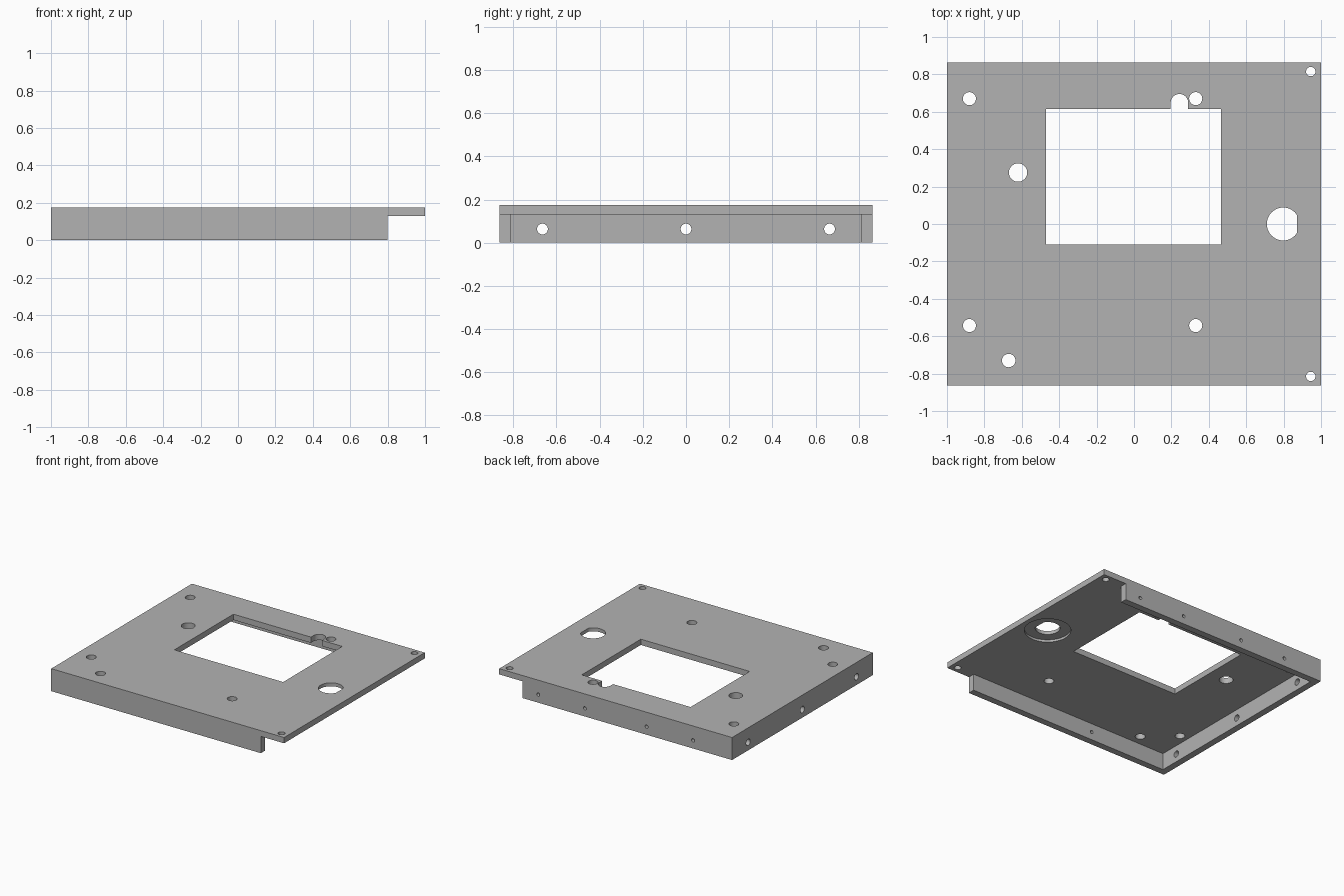
import bpy, bmesh
from math import cos, sin, pi
from mathutils import Matrix, Vector

if "Cube" in bpy.data.objects:
    bpy.data.objects.remove(bpy.data.objects["Cube"], do_unlink=True)

HALF_Y, TOP, UNDER, WALL = 0.863, 0.175, 0.13, 0.052
HOLE_Z = 0.063

grey = bpy.data.materials.new("plain grey")
grey.use_nodes = True
grey.diffuse_color = (0.45, 0.45, 0.45, 1)
grey.node_tree.nodes["Principled BSDF"].inputs["Base Color"].default_value = grey.diffuse_color


def prism(name, outline, low, high, matrix=Matrix()):
    """Extrude a flat outline from low to high along its local z."""
    bm = bmesh.new()
    base = bm.faces.new([bm.verts.new((x, y, low)) for x, y in outline])
    grown = bmesh.ops.extrude_face_region(bm, geom=[base])["geom"]
    moved = [v for v in grown if isinstance(v, bmesh.types.BMVert)]
    bmesh.ops.translate(bm, verts=moved, vec=(0, 0, high - low))
    bmesh.ops.recalc_face_normals(bm, faces=bm.faces)
    bm.transform(matrix)
    mesh = bpy.data.meshes.new(name)
    bm.to_mesh(mesh)
    bm.free()
    mesh.materials.append(grey)
    obj = bpy.data.objects.new(name, mesh)
    bpy.context.collection.objects.link(obj)
    return obj


def rect(x0, x1, y0, y1):
    return [(x0, y0), (x1, y0), (x1, y1), (x0, y1)]


def circle(x, y, r, turn=2 * pi, steps=40):
    count = steps if turn > 6 else steps + 1
    return [(x + r * cos(turn * i / steps), y + r * sin(turn * i / steps)) for i in range(count)]


def cut(outline, low=0.0, high=0.3, matrix=Matrix()):
    """Subtract an extruded outline from the tray."""
    cutter = prism("cutter", outline, low, high, matrix)
    cutter.hide_render = True
    cutters.append(cutter)
    mod = tray.modifiers.new("cut", "BOOLEAN")
    mod.operation, mod.solver, mod.object = "DIFFERENCE", "EXACT", cutter


cutters = []
tray = prism("mounting_tray", rect(-1, 1, -HALF_Y, HALF_Y), 0, TOP)

# Hollow underside with walls on three sides, and the overhanging lip
cut(rect(WALL - 1, 1.2, WALL - HALF_Y, HALF_Y - WALL), -0.1, UNDER)
cut(rect(0.8, 1.2, -1, 1), -0.1, UNDER)

# Window with a round-ended notch in its rear edge
cut(rect(-0.47, 0.465, -0.11, 0.615))
cut([(0.196, 0.55), (0.29, 0.55)] + circle(0.243, 0.648, 0.047, pi, 20))

# Round holes through the plate
for x in (-0.88, 0.33):
    for y in (-0.543, 0.67):
        cut(circle(x, y, 0.035))
for y in (-0.815, 0.815):
    cut(circle(0.945, y, 0.025))
cut(circle(-0.62, 0.275, 0.049))
cut(circle(-0.67, -0.73, 0.036))

# Large hole with one flat side and a shallow recess beneath
cut([(min(x, 0.872), y) for x, y in circle(0.798, 0, 0.088)])
cut(circle(0.798, 0, 0.165), 0.05, UNDER + 0.018)

# Holes in the side wall
along_x = Matrix.Rotation(pi / 2, 4, "Y")
for y in (-0.665, 0, 0.665):
    cut(circle(0, 0, 0.025), -0.1, 0.1, Matrix.Translation(Vector((-1, y, HOLE_Z))) @ along_x)

# Small holes in the rear wall and one blind hole inside the front wall
along_y = Matrix.Rotation(pi / 2, 4, "X")
for x in (-0.665, -0.265, 0.265, 0.665):
    cut(circle(0, 0, 0.013), -0.1, 0.1, Matrix.Translation(Vector((x, HALF_Y, HOLE_Z))) @ along_y)
front = Matrix.Translation(Vector((-0.29, WALL - HALF_Y, HOLE_Z)))
cut(circle(0, 0, 0.013), -0.03, 0.03, front @ along_y)

# Bake the cuts and remove the cutters
bpy.context.view_layer.update()
graph = bpy.context.evaluated_depsgraph_get()
baked = bpy.data.meshes.new_from_object(tray.evaluated_get(graph))
tray.modifiers.clear()
tray.data = baked
for cutter in cutters:
    bpy.data.objects.remove(cutter, do_unlink=True)

# Smooth the hole walls and keep the edges crisp
bpy.ops.object.select_all(action="DESELECT")
tray.select_set(True)
bpy.context.view_layer.objects.active = tray
bpy.ops.object.shade_smooth_by_angle(angle=pi / 6)
